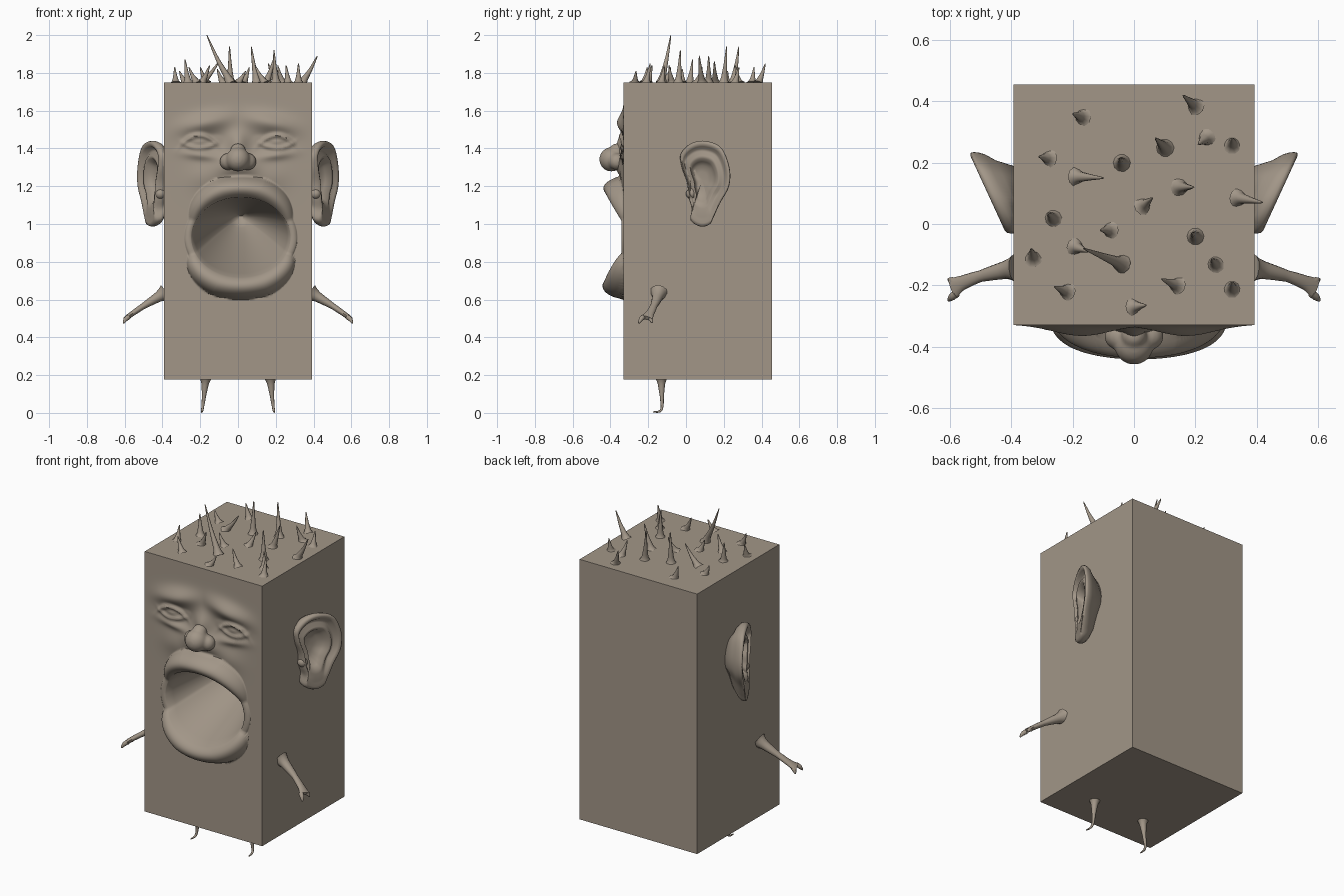
import bpy, bmesh, math
from mathutils import Vector

if "Cube" in bpy.data.objects:
    bpy.data.objects.remove(bpy.data.objects["Cube"])

clay = bpy.data.materials.new("clay")
clay.diffuse_color = (0.36, 0.305, 0.245, 1)
clay.use_nodes = True
clay.node_tree.nodes["Principled BSDF"].inputs["Base Color"].default_value = clay.diffuse_color


def finish(name, bm, angle=50):
    bmesh.ops.recalc_face_normals(bm, faces=bm.faces)
    me = bpy.data.meshes.new(name)
    bm.to_mesh(me)
    bm.free()
    me.materials.append(clay)
    ob = bpy.data.objects.new(name, me)
    bpy.context.collection.objects.link(ob)
    bpy.ops.object.select_all(action='DESELECT')
    ob.select_set(True)
    bpy.context.view_layer.objects.active = ob
    bpy.ops.object.shade_smooth_by_angle(angle=math.radians(angle))
    return ob


def loft(bm, rings):
    """Skin closed rings of equal length and cap both ends."""
    vs = [[bm.verts.new(p) for p in r] for r in rings]
    n = len(vs[0])
    for a, b in zip(vs, vs[1:]):
        for i in range(n):
            j = (i + 1) % n
            bm.faces.new((a[i], a[j], b[j], b[i]))
    bm.faces.new(vs[0])
    bm.faces.new(vs[-1])


def spline(pts, steps, closed=False):
    """Catmull-Rom through the points."""
    pts = [Vector(p) for p in pts]
    n, out = len(pts), []
    at = (lambda i: pts[i % n]) if closed else (lambda i: pts[max(0, min(n - 1, i))])
    for i in range(n if closed else n - 1):
        a, b, c, d = at(i - 1), at(i), at(i + 1), at(i + 2)
        for k in range(steps):
            t = k / steps
            out.append(0.5 * (2 * b + (c - a) * t + (2 * a - 5 * b + 4 * c - d) * t * t
                              + (3 * b - a - 3 * c + d) * t ** 3))
    return out if closed else out + [pts[-1]]


def tube(bm, pts, ref, flat=None, n=12, steps=5):
    """Tapered tube through (x, y, z, radius); flat gives a second radius per point."""
    path = spline([p[:3] for p in pts], steps)
    rad = []
    for k in range(len(path)):
        i = min(k // steps, len(pts) - 2)
        t = k / steps - i
        mix = lambda f: f(i) * (1 - t) + f(i + 1) * t
        r = mix(lambda q: pts[q][3])
        rad.append((r, mix(lambda q: flat[q]) if flat else r))
    rings = []
    for k, p in enumerate(path):
        t = (path[min(k + 1, len(path) - 1)] - path[max(k - 1, 0)]).normalized()
        u = (Vector(ref) - t * t.dot(Vector(ref))).normalized()
        v = t.cross(u)
        rings.append([p + u * rad[k][0] * math.cos(2 * math.pi * i / n)
                      + v * rad[k][1] * math.sin(2 * math.pi * i / n) for i in range(n)])
    loft(bm, rings)


# Body: block whose front face is a sculpted relief around an open mouth
X, Y0, Y1, Z0, Z1 = 0.393, -0.33, 0.455, 0.178, 1.75
CX, CZ, A, B = 0.015, 0.93, 0.262, 0.212


def relief(x, z):
    ax = abs(x)

    def g(cx, cz, sx, sz, rot=0.0):
        dx, dz = ax - cx, z - cz
        c, s = math.cos(rot), math.sin(rot)
        return math.exp(-((dx * c + dz * s) / sx) ** 2 - ((dz * c - dx * s) / sz) ** 2)

    h = 0.036 * g(0.17, 1.535, 0.13, 0.05, -0.2)         # brow
    h -= 0.012 * g(0.19, 1.445, 0.10, 0.045)             # socket
    h += 0.026 * g(0.205, 1.435, 0.055, 0.024)           # eyeball
    h += 0.020 * g(0.20, 1.365, 0.09, 0.024, 0.12)       # bag
    h += 0.035 * g(0.0, 1.42, 0.05, 0.07)                # nose bridge
    h += 0.045 * g(0.0, 1.31, 0.11, 0.06)                # nose base
    h += 0.015 * g(0.17, 1.25, 0.09, 0.07)               # cheek
    fade = math.exp(-((ax - 0.205) / 0.09) ** 4)
    for zc, bend, amp in ((1.468, -5, 0.022), (1.402, 3, 0.018)):   # eyelids
        h += amp * fade * math.exp(-((z - zc - bend * (ax - 0.205) ** 2) / 0.013) ** 2)
    # lips
    ex, ez = (x - CX) / A, (z - CZ) / B
    q = math.hypot(ex, ez)
    s = ez / q
    up = s > 0
    k = max(0.0, (abs(s) - 0.4) / 0.6)
    k = k if up else k ** 0.75
    w = 0.03 + 0.085 * min(1, k * 1.1)
    t = max(0.0, q - 1) * B / w
    amp = 0.012 + (0.095 if up else 0.1) * k
    bump = max(0.0, 1 - ((t - 0.4) / 0.6) ** 2)
    lip = amp * bump ** (0.8 if up else 0.6)
    return max(h, lip) + (0.2 * min(max(h, 0), lip) if up else 0)


border = []
NX, NZ = 50, 96
border += [(-X + 2 * X * i / NX, Z0) for i in range(NX)]
border += [(X, Z0 + (Z1 - Z0) * i / NZ) for i in range(NZ)]
border += [(X - 2 * X * i / NX, Z1) for i in range(NX)]
border += [(-X, Z1 - (Z1 - Z0) * i / NZ) for i in range(NZ)]
rim = []
for x, z in border:
    e = Vector(((x - CX) / A, (z - CZ) / B)).normalized()
    rim.append((CX + A * e.x, CZ + B * e.y))

rings = []
for k in range(12):                                      # throat
    s = k / 12
    sc = 0.06 + 0.94 * s ** 0.75
    rings.append([(CX + (x - CX) * sc, 0.25 * (1 - s) + (Y0 - relief(x, z)) * s,
                   CZ + 0.1 * (1 - s) + (z - CZ) * sc) for x, z in rim])
R = 72
for k in range(R + 1):                                   # face
    t = k / R
    ring = []
    for (rx, rz), (bx, bz) in zip(rim, border):
        x, z = rx + (bx - rx) * t, rz + (bz - rz) * t
        ring.append((x, Y0 - relief(x, z) * (1 - t ** 10), z))
    rings.append(ring)
rings.append([(x, Y1, z) for x, z in border])
bm = bmesh.new()
loft(bm, rings)
finish("body", bm, 65)

# Nose: tip, wings and bridge fused together
bm = bmesh.new()
for x, y, z, r in ((0, -0.395, 1.342, 0.064), (0.052, -0.365, 1.33, 0.045),
                   (-0.052, -0.365, 1.33, 0.045), (0, -0.365, 1.385, 0.042)):
    res = bmesh.ops.create_uvsphere(bm, u_segments=32, v_segments=20, radius=r)
    bmesh.ops.translate(bm, verts=res["verts"], vec=(x, y, z))
nose = finish("nose", bm, 180)
fuse = nose.modifiers.new("fuse", 'REMESH')
fuse.mode, fuse.voxel_size, fuse.use_smooth_shade = 'VOXEL', 0.007, True
soft = nose.modifiers.new("soften", 'SMOOTH')
soft.factor, soft.iterations = 0.5, 8

# Ears: tilted plate with rolled rim, hollow and lobe
outline = spline([(0.10, 1.44), (0.185, 1.405), (0.23, 1.30), (0.228, 1.20), (0.18, 1.11),
                  (0.148, 1.04), (0.125, 0.998), (0.075, 0.987), (0.025, 1.02), (0.03, 1.08),
                  (0.015, 1.14), (0.005, 1.22), (-0.022, 1.30), (-0.028, 1.37), (0.025, 1.425)], 6, True)
ear_profile = [(0.68, None), (0.82, -0.06), (0.95, -0.034), (0.99, -0.016), (1.0, 0.0), (0.98, 0.012),
               (0.92, 0.016), (0.85, 0.008), (0.79, -0.012), (0.72, -0.014), (0.62, 0.004),
               (0.54, 0.002), (0.46, -0.025), (0.36, -0.045), (0.2, -0.05), (0.03, -0.052)]
for side, label in ((1, "right"), (-1, "left")):
    rings = []
    for i, (sc, dx) in enumerate(ear_profile):
        ring = []
        for p in outline:
            y, z = 0.085 + (p.x - 0.085) * sc, 1.235 + (p.y - 1.235) * sc
            x = 0.385
            if dx is not None:
                f = min(1, max(0, (z - 1.06) / 0.1)) if i > 4 else 1      # full lobe
                x = max(0.39, 0.402 + 0.46 * (y + 0.03) + dx * f + max(dx, 0.014) * (1 - f))
            ring.append((side * x, y, z))
        rings.append(ring)
    bm = bmesh.new()
    loft(bm, rings)
    # tragus
    res = bmesh.ops.create_uvsphere(bm, u_segments=16, v_segments=10, radius=0.028)
    bmesh.ops.translate(bm, verts=res["verts"], vec=(side * 0.412, 0.028, 1.16))
    finish(label + "_ear", bm, 80)

    # Arms: thin stalk flaring to a flat forked end
    bm = bmesh.new()
    arm = [(0.385, -0.145, 0.635, 0.048), (0.42, -0.15, 0.615, 0.03), (0.50, -0.17, 0.566, 0.019),
           (0.56, -0.192, 0.525, 0.024), (0.592, -0.209, 0.502, 0.036)]
    tube(bm, [(side * x, y, z, r) for x, y, z, r in arm], (0, 1, 0), (0.048, 0.028, 0.016, 0.014, 0.012))
    for y0, y1, z1 in ((-0.227, -0.25, 0.475), (-0.19, -0.18, 0.477)):
        tube(bm, [(side * 0.58, y0, 0.508, 0.014), (side * 0.595, (y0 + y1) / 2, 0.495, 0.012),
                  (side * 0.605, y1, z1, 0.004)], (0, 1, 0))
    finish(label + "_arm", bm)

    # Legs: tapered pegs with a tiny forward toe
    bm = bmesh.new()
    leg = [(0.172, -0.13, 0.185, 0.034), (0.174, -0.13, 0.155, 0.02), (0.18, -0.128, 0.09, 0.011),
           (0.187, -0.127, 0.03, 0.007), (0.191, -0.14, 0.008, 0.006), (0.194, -0.175, 0.005, 0.003)]
    tube(bm, [(side * x, y, z, r) for x, y, z, r in leg], (1, 0, 0))
    finish(label + "_leg", bm)

# Hair: sparse curved spikes (base x, base y, tip x, tip y, tip z)
hairs = [(-.17, .35, -.20, .36, 1.83), (.20, .385, .16, .42, 1.85), (.235, .28, .21, .26, 1.84),
         (.32, .26, .32, .28, 1.83), (.10, .25, .07, .28, 1.94), (-.04, .20, -.045, .215, 1.94),
         (-.28, .215, -.31, .22, 1.81), (-.19, .155, -.10, .15, 1.86), (.15, .12, .195, .12, 1.89),
         (.34, .085, .42, .07, 1.89), (.03, .06, .06, .085, 1.83), (-.265, .02, -.28, .035, 1.87),
         (-.08, -.02, -.11, -.02, 1.82), (.20, -.04, .19, -.03, 1.92), (-.33, -.11, -.335, -.08, 1.83),
         (-.04, -.13, -.165, -.08, 2.0), (-.19, -.075, -.15, -.09, 1.84), (.265, -.13, .255, -.115, 1.84),
         (.14, -.20, .09, -.18, 1.84), (.32, -.21, .32, -.19, 1.85), (-.22, -.22, -.26, -.205, 1.83),
         (0, -.27, .04, -.265, 1.81)]
bm = bmesh.new()
for x, y, tx, ty, tz in hairs:
    at = lambda s, f, r: (x + (tx - x) * s, y + (ty - y) * s, 1.745 + (tz - 1.745) * f, r)
    tube(bm, [at(0, 0, 0.032), at(0.15, 0.15, 0.018), at(0.55, 0.5, 0.010), at(1, 1, 0.002)],
         (1, 0, 0), n=10, steps=4)
finish("hair_spikes", bm)
